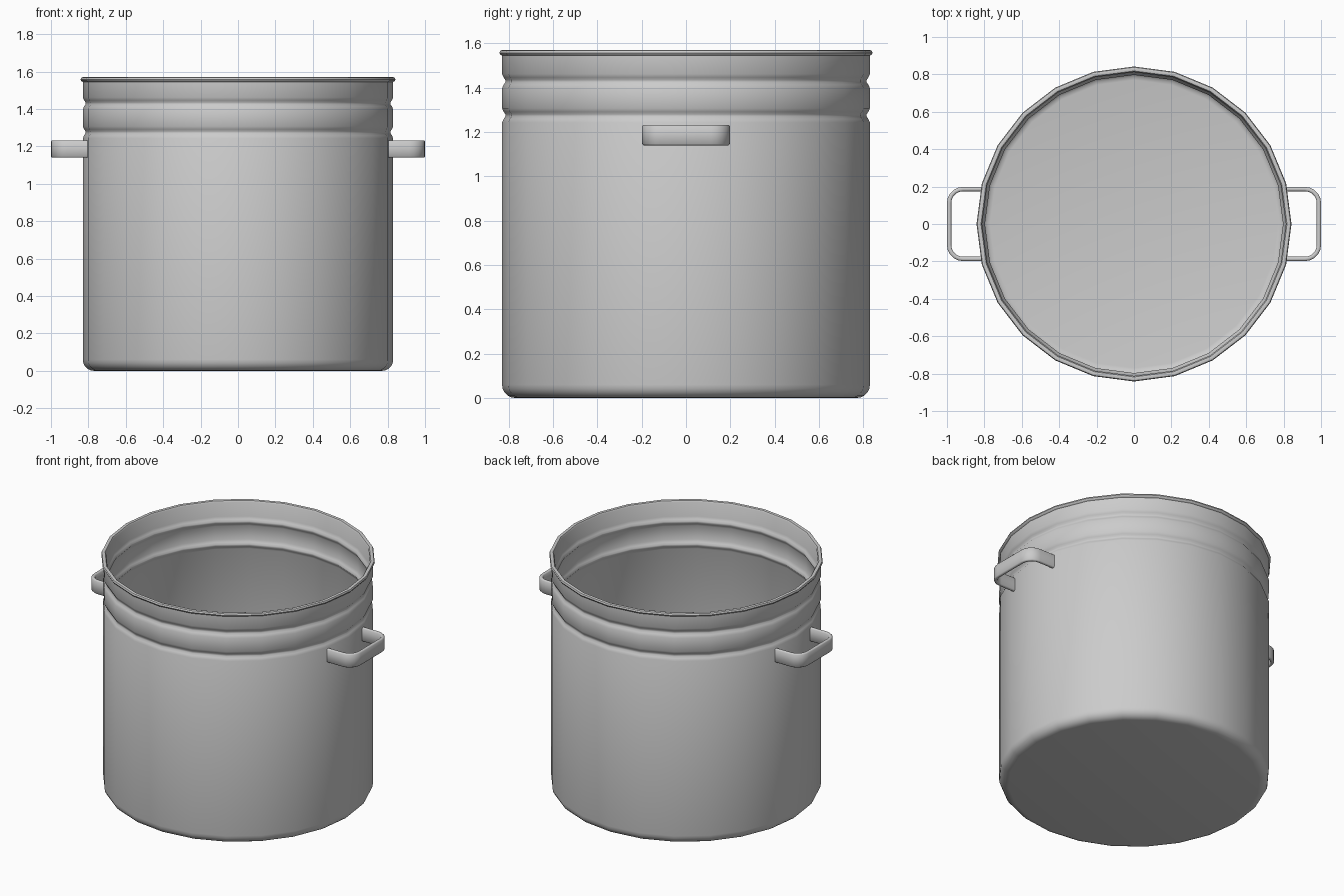
import bpy, bmesh
from math import sin, cos, pi, radians

if "Cube" in bpy.data.objects:
    bpy.data.objects.remove(bpy.data.objects["Cube"])

SIDES = 24


def make_object(name, bm, angle):
    bmesh.ops.recalc_face_normals(bm, faces=bm.faces)
    mesh = bpy.data.meshes.new(name)
    bm.to_mesh(mesh)
    bm.free()
    ob = bpy.data.objects.new(name, mesh)
    bpy.context.collection.objects.link(ob)
    bpy.ops.object.select_all(action='DESELECT')
    ob.select_set(True)
    bpy.context.view_layer.objects.active = ob
    bpy.ops.object.shade_smooth_by_angle(angle=radians(angle))
    return ob


def lathe(name, profile):
    # rings around z, capped at both ends of the profile
    bm = bmesh.new()
    rings = [[bm.verts.new((r * cos(2 * pi * i / SIDES), r * sin(2 * pi * i / SIDES), z))
              for i in range(SIDES)] for r, z in profile]
    for a, b in zip(rings, rings[1:]):
        for i in range(SIDES):
            j = (i + 1) % SIDES
            bm.faces.new((a[i], a[j], b[j], b[i]))
    bm.faces.new(rings[0])
    bm.faces.new(rings[-1])
    return make_object(name, bm, 40)


def groove(r, z, depth=0.015):
    return [(r, z - 0.032), (r - depth * 0.5, z - 0.016), (r - depth, z - 0.005),
            (r - depth, z + 0.005), (r - depth * 0.5, z + 0.016), (r, z + 0.032)]


# Pot: rounded base, two pressed grooves, rolled rim, hollow inside
R, T, F = 0.83, 0.018, 0.06
base = [(R - F + F * sin(k * pi / 10), F - F * cos(k * pi / 10)) for k in range(6)]
outer = base + groove(R, 1.275) + groove(R, 1.43)
rim = [(R, 1.545), (0.838, 1.549), (0.842, 1.557), (0.838, 1.567),
       (0.83, 1.57), (0.818, 1.567), (R - T, 1.558)]
g = F - T
inner_base = [(R - F + g * sin(k * pi / 8), F - g * cos(k * pi / 8)) for k in range(5)]
inner = inner_base + groove(R - T, 1.275) + groove(R - T, 1.43)
lathe("pot", outer + rim + inner[::-1])


# Handle: flat strap swept along a rounded U
def handle(name, side):
    outer_x, half, rad, thick = 1.0, 0.198, 0.085, 0.023
    path = [((0.797, half), (0, 1))]
    for sy, start in ((1, 90), (-1, 0)):
        for k in range(6):
            a = radians(start - k * 18)
            n = (cos(a), sin(a))
            path.append(((outer_x - rad + rad * n[0], sy * (half - rad) + rad * n[1]), n))
    path.append(((0.797, -half), (0, -1)))
    # chamfered strap section: depth inward, height
    z0, z1, c = 1.14, 1.232, 0.006
    section = [(0, z0 + c), (0, z1 - c), (c, z1), (thick - c, z1),
               (thick, z1 - c), (thick, z0 + c), (thick - c, z0), (c, z0)]
    bm = bmesh.new()
    rings = [[bm.verts.new((side * (p[0] - n[0] * d), p[1] - n[1] * d, z))
              for d, z in section] for p, n in path]
    m = len(section)
    for a, b in zip(rings, rings[1:]):
        for i in range(m):
            j = (i + 1) % m
            bm.faces.new((a[i], a[j], b[j], b[i]))
    bm.faces.new(rings[0])
    bm.faces.new(rings[-1])
    return make_object(name, bm, 50)


handle("right_handle", 1)
handle("left_handle", -1)
